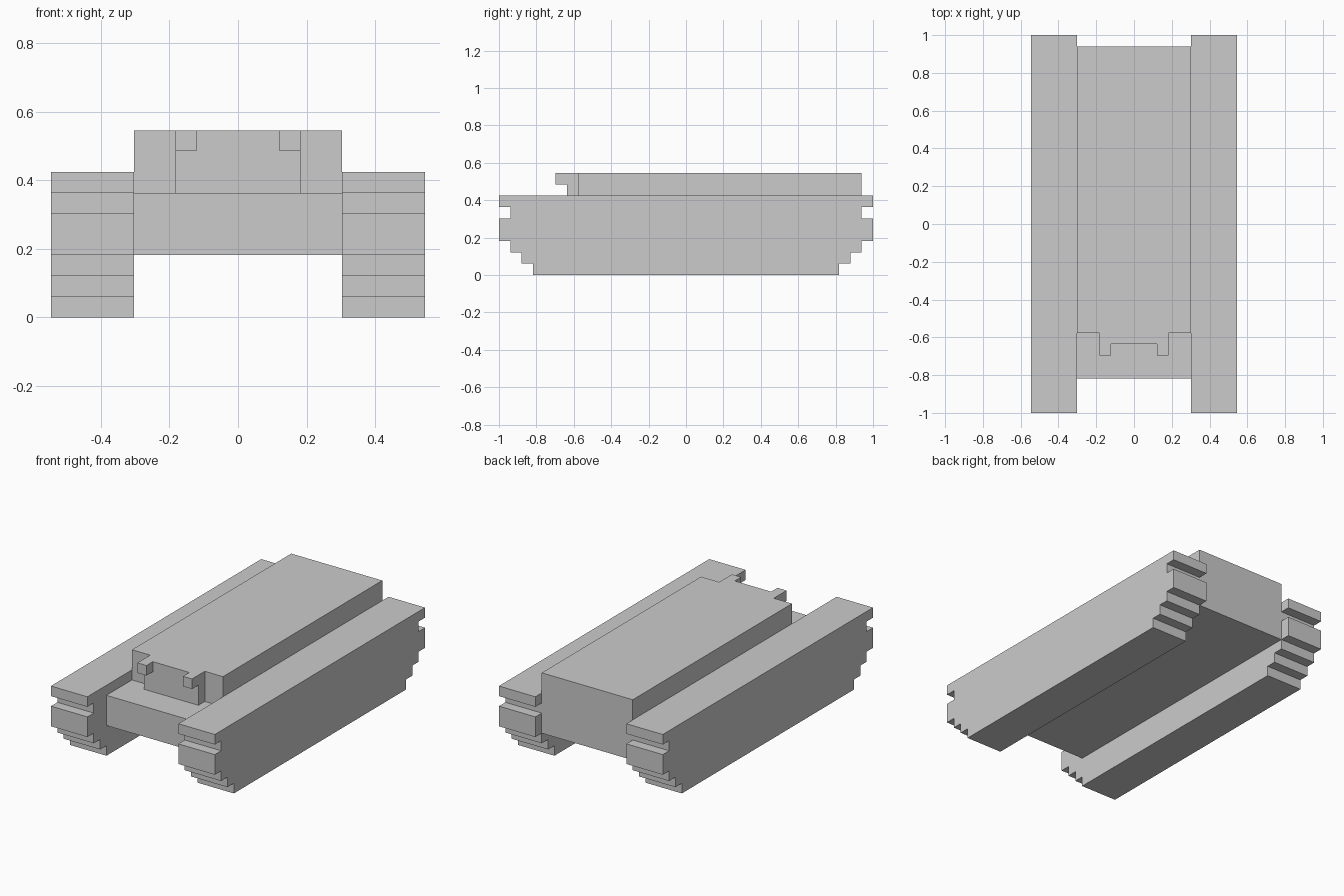
import bpy
import bmesh

U = 2 / 33  # the blocky grid step

if "Cube" in bpy.data.objects:
    bpy.data.objects.remove(bpy.data.objects["Cube"], do_unlink=True)


def extrude_side(name, profile, x0, x1):
    """Extrude a side outline of (y, z) grid points from x0 to x1."""
    bm = bmesh.new()
    face = bm.faces.new([bm.verts.new((x0 * U, y * U, z * U)) for y, z in profile])
    grown = bmesh.ops.extrude_face_region(bm, geom=[face])
    verts = [g for g in grown["geom"] if isinstance(g, bmesh.types.BMVert)]
    bmesh.ops.translate(bm, verts=verts, vec=((x1 - x0) * U, 0, 0))
    bmesh.ops.recalc_face_normals(bm, faces=bm.faces)
    mesh = bpy.data.meshes.new(name)
    bm.to_mesh(mesh)
    bm.free()
    obj = bpy.data.objects.new(name, mesh)
    bpy.context.collection.objects.link(obj)
    return obj


def block(name, x, y, z):
    outline = [(y[0], z[0]), (y[1], z[0]), (y[1], z[1]), (y[0], z[1])]
    return extrude_side(name, outline, *x)


# Stepped track outline: half length of each layer, from the ground up
layers = [(0, 1, 13.5), (1, 2, 14.5), (2, 3, 15.5),
          (3, 5, 16.5), (5, 6, 15.5), (6, 7, 16.5)]
back = [(half, z) for low, high, half in layers for z in (low, high)]
track = back + [(-y, z) for y, z in reversed(back)]
extrude_side("left_track", track, 5, 9)
extrude_side("right_track", track, -9, -5)

# Hull with the raised upper deck
hull = [(-13.5, 3), (15.5, 3), (15.5, 9), (-9.5, 9), (-9.5, 6), (-13.5, 6)]
extrude_side("hull", hull, -5, 5)

# Front plate and its two upper lugs
block("front_plate", (-3, 3), (-10.5, -9.5), (6, 9))
block("left_lug", (2, 3), (-11.5, -10.5), (8, 9))
block("right_lug", (-3, -2), (-11.5, -10.5), (8, 9))
